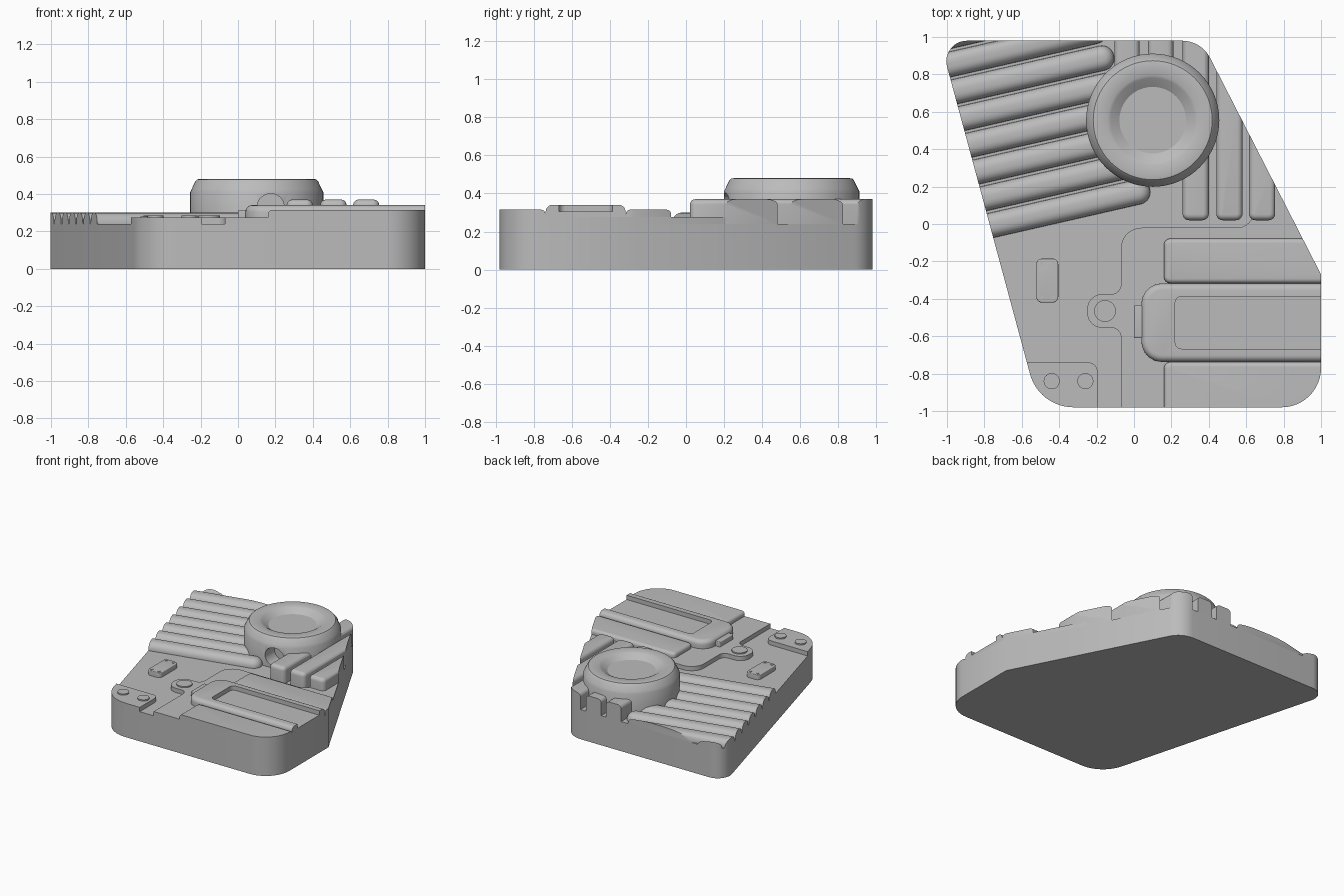
import bpy, bmesh, math
from mathutils import Vector, Matrix

if "Cube" in bpy.data.objects:
    bpy.data.objects.remove(bpy.data.objects["Cube"], do_unlink=True)

grey = bpy.data.materials.new("plain_grey")
grey.use_nodes = True
grey.diffuse_color = (0.5, 0.5, 0.5, 1)
grey.node_tree.nodes["Principled BSDF"].inputs["Base Color"].default_value = (0.5, 0.5, 0.5, 1)

DECK, PLATE = 0.24, 0.275


def fillet(corners, steps=8):
    """Round each (x, y, radius) corner of a polygon."""
    out = []
    for i, (x, y, r) in enumerate(corners):
        p = Vector((x, y))
        if not r:
            out.append(p)
            continue
        a = (Vector(corners[i - 1][:2]) - p).normalized()
        b = (Vector(corners[(i + 1) % len(corners)][:2]) - p).normalized()
        half = a.angle(b) / 2
        c = p + (a + b).normalized() * r / math.sin(half)
        start = p + a * r / math.tan(half) - c
        sweep = start.angle_signed(p + b * r / math.tan(half) - c)
        for k in range(steps + 1):
            out.append(c + Matrix.Rotation(-sweep * k / steps, 2) @ start)
    return out


def make(name, bm):
    bmesh.ops.recalc_face_normals(bm, faces=bm.faces)
    mesh = bpy.data.meshes.new(name)
    bm.to_mesh(mesh)
    bm.free()
    mesh.materials.append(grey)
    ob = bpy.data.objects.new(name, mesh)
    bpy.context.collection.objects.link(ob)
    return ob


def smooth(ob):
    bpy.ops.object.select_all(action="DESELECT")
    ob.select_set(True)
    bpy.context.view_layer.objects.active = ob
    bpy.ops.object.shade_smooth_by_angle(angle=math.radians(32))


def boolean(ob, cutter, mode):
    mod = ob.modifiers.new("cut", "BOOLEAN")
    mod.operation, mod.object, mod.solver = mode, cutter, "EXACT"
    bpy.context.view_layer.objects.active = ob
    bpy.ops.object.modifier_apply(modifier=mod.name)


def slab(name, points, z0, z1, bevel=0, clip=None):
    """Extrude an outline, round its top rim, and trim it to the body."""
    bm = bmesh.new()
    bm.faces.new([bm.verts.new((p[0], p[1], z0)) for p in points])
    ext = bmesh.ops.extrude_face_region(bm, geom=bm.faces[:])["geom"]
    bmesh.ops.translate(bm, vec=(0, 0, z1 - z0), verts=[v for v in ext if isinstance(v, bmesh.types.BMVert)])
    if bevel:
        rim = [e for e in bm.edges if all(abs(v.co.z - z1) < 1e-5 for v in e.verts)]
        bmesh.ops.bevel(bm, geom=rim, offset=bevel, segments=5, profile=0.5, affect="EDGES")
    ob = make(name, bm)
    if clip:
        boolean(ob, clip, "INTERSECT")
    smooth(ob)
    return ob


def box(x0, x1, y0, y1, r):
    return fillet([(x0, y0, r), (x1, y0, r), (x1, y1, r), (x0, y1, r)])


def lathe(name, profile, x, y, segments=64):
    """Turn (radius, z) points around a vertical axis."""
    bm = bmesh.new()
    rings = [[bm.verts.new((x + r * math.cos(math.tau * k / segments),
                            y + r * math.sin(math.tau * k / segments), z))
              for k in range(segments)] for r, z in profile]
    for lo, hi in zip(rings, rings[1:]):
        for k in range(segments):
            n = (k + 1) % segments
            bm.faces.new((lo[k], lo[n], hi[n], hi[k]))
    bm.faces.new(rings[0])
    bm.faces.new(rings[-1])
    ob = make(name, bm)
    smooth(ob)
    return ob


def disc(name, x, y, r, z0, z1):
    lathe(name, [(r, z0), (r, z1)], x, y, 24)


# Body and the taller prism used to trim parts to its outline
outline = fillet([(-1.037, 0.98, 0.11), (-0.508, -0.98, 0.24), (1, -0.98, 0.21),
                  (1, -0.27, 0), (0.36, 0.98, 0.17)], 12)
slab("body", outline, 0, DECK)
trim = slab("trim_helper", outline, -0.1, 1)
trim.hide_render = True

# Raised plate with a side lug
plate = fillet([(-0.07, -1.2, 0), (1.3, -1.2, 0), (1.3, 0.3, 0), (0.64, 0.3, 0), (0.64, -0.02, 0.09),
                (-0.07, -0.02, 0.11), (-0.07, -0.375, 0.05), (-0.25, -0.375, 0.08),
                (-0.25, -0.555, 0.08), (-0.07, -0.555, 0.05)])
slab("raised_plate", plate, DECK, PLATE, clip=trim)
disc("lug_button", -0.155, -0.465, 0.058, PLATE, 0.285)

# Corner plate with two buttons
slab("corner_plate", box(-1, -0.195, -1.3, -0.74, 0.05), DECK, PLATE, clip=trim)
for x in (-0.44, -0.26):
    disc("corner_button", x, -0.84, 0.043, PLATE, 0.285)

# Small screwed tag
slab("tag", box(-0.522, -0.405, -0.42, -0.185, 0.03), DECK, 0.28, 0.006)
for x in (-0.495, -0.432):
    for y in (-0.395, -0.212):
        disc("tag_screw", x, y, 0.01, 0.28, 0.284)

# Slanted rounded ridges
slant = math.atan(0.228)
along, across = Vector((math.cos(slant), math.sin(slant))), Vector((-math.sin(slant), math.cos(slant)))
for i in range(9):
    y = 0.03 + 0.143 * i
    end = Vector((0.085 - 0.27 * (y - 0.03), y + 0.156))
    w = 0.067
    a, b = end - along * 1.3, end
    pts = [a - across * w, b - across * w, b + across * w, a + across * w]
    pts = fillet([(p.x, p.y, r) for p, r in zip(pts, (0, 0.065, 0.065, 0))])
    if i < 8:
        slab("ridge", pts, DECK, 0.3, 0.055, trim)

# Upright bars beside and behind the dial
for x0, x1, y0 in ((-0.105, 0.03, 0.6), (0.075, 0.21, 0.6), (0.26, 0.4, 0.02),
                   (0.44, 0.58, 0.02), (0.615, 0.755, 0.02)):
    slab("upright_bar", box(x0, x1, y0, 1.3, 0.035), DECK, 0.37, 0.03, trim)

# Side pads, framed tray and its tab
for y0, y1 in ((-1.3, -0.738), (-0.317, -0.078)):
    slab("side_pad", box(0.16, 1.3, y0, y1, 0.035), PLATE, 0.315, 0.025, trim)
frame = slab("tray_frame", box(0.04, 1.3, -0.737, -0.318, 0.11), PLATE, 0.34, 0.035, trim)
recess = slab("recess_helper", box(0.22, 1.5, -0.667, -0.387, 0.035), 0.305, 0.5)
boolean(frame, recess, "DIFFERENCE")
smooth(frame)
slab("tray_tab", box(0, 0.08, -0.61, -0.435, 0.008), PLATE, 0.315, 0.006)

# Dial with dished top and a hole in its front wall
dial = lathe("dial", [(0.356, DECK), (0.356, 0.41), (0.347, 0.428), (0.328, 0.468), (0.318, 0.478),
                      (0.305, 0.48), (0.24, 0.48), (0.225, 0.472), (0.178, 0.44)], 0.1, 0.555)
bm = bmesh.new()
bmesh.ops.create_cone(bm, cap_ends=True, segments=32, radius1=0.072, radius2=0.072, depth=0.3,
                      matrix=Matrix.Translation((0.175, 0.17, 0.33)) @ Matrix.Rotation(math.pi / 2, 4, "X"))
hole = make("hole_helper", bm)
boolean(dial, hole, "DIFFERENCE")
smooth(dial)

for helper in (trim, recess, hole):
    bpy.data.objects.remove(helper, do_unlink=True)
